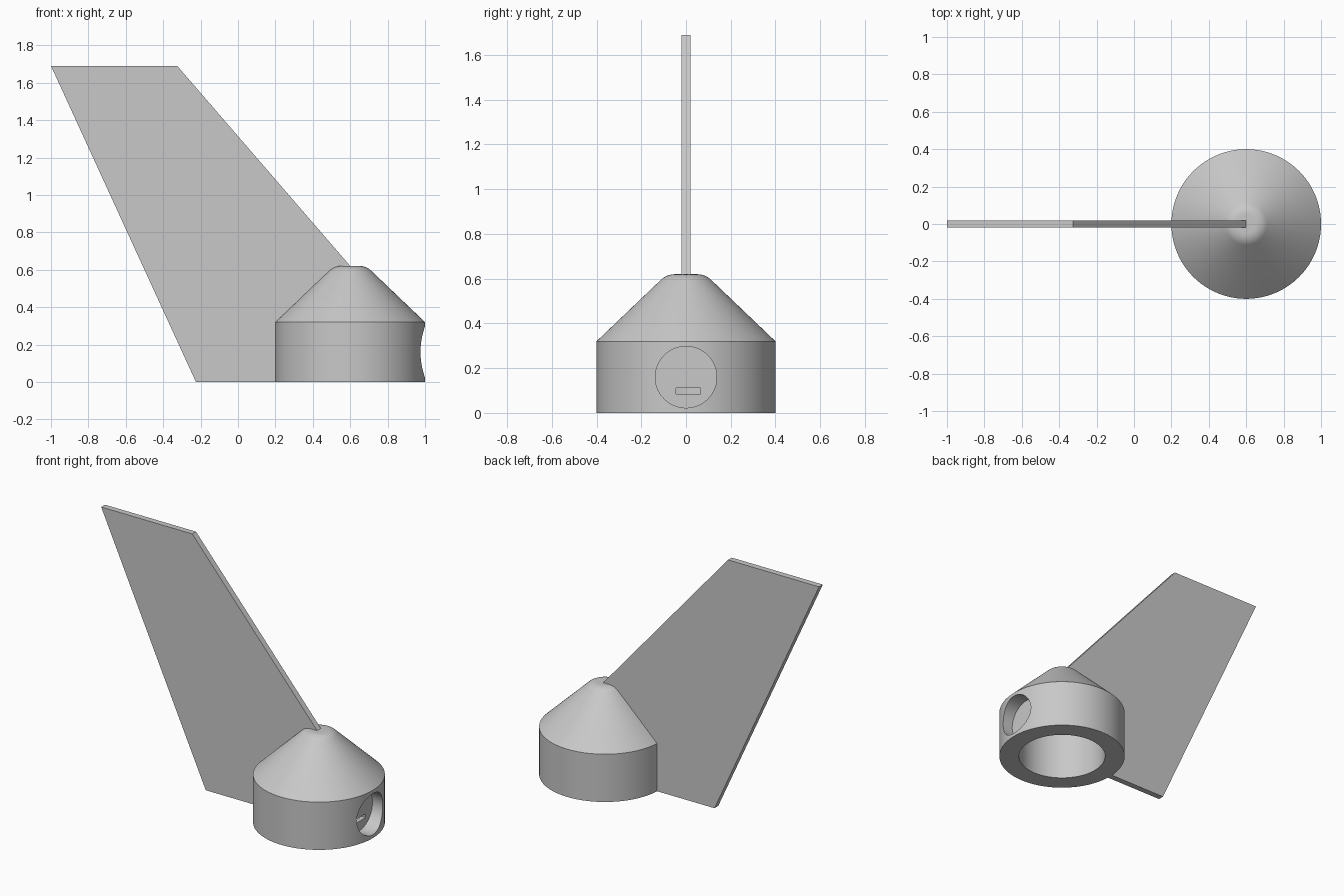
import bpy, bmesh, math
from mathutils import Matrix, Vector

cube = bpy.data.objects.get("Cube")
if cube:
    bpy.data.objects.remove(cube, do_unlink=True)

AXIS_X = 0.6      # centre of the round body
SEGMENTS = 128

grey = bpy.data.materials.new("plain grey")
grey.use_nodes = True
colour = (0.58, 0.58, 0.58, 1)
grey.diffuse_color = colour
grey.node_tree.nodes["Principled BSDF"].inputs["Base Color"].default_value = colour


def make_object(name, bm):
    bmesh.ops.recalc_face_normals(bm, faces=bm.faces)
    mesh = bpy.data.meshes.new(name)
    bm.to_mesh(mesh)
    bm.free()
    mesh.materials.append(grey)
    obj = bpy.data.objects.new(name, mesh)
    bpy.context.collection.objects.link(obj)
    return obj


def activate(obj):
    bpy.ops.object.select_all(action='DESELECT')
    obj.select_set(True)
    bpy.context.view_layer.objects.active = obj


def cut(obj, cutter):
    cutter.hide_render = True
    activate(obj)
    mod = obj.modifiers.new("cut", 'BOOLEAN')
    mod.operation = 'DIFFERENCE'
    mod.solver = 'EXACT'
    mod.object = cutter
    bpy.ops.object.modifier_apply(modifier=mod.name)
    bpy.data.objects.remove(cutter, do_unlink=True)


# Body: hollow drum with a cone roof and a rounded tip, turned on a lathe
slope = math.radians(43.6)
tip_radius, flat, top = 0.09, 0.05, 0.62
profile = [(0, 0.33), (0.275, 0.33), (0.275, 0), (0.4, 0), (0.4, 0.32)]
for i in range(9):
    a = slope * (1 - i / 8)
    profile.append((flat + tip_radius * math.sin(a),
                    top - tip_radius * (1 - math.cos(a))))
profile.append((0, top))

bm = bmesh.new()
verts = [bm.verts.new((AXIS_X + r, 0, z)) for r, z in profile]
edges = [bm.edges.new(pair) for pair in zip(verts, verts[1:])]
bmesh.ops.spin(bm, geom=verts + edges, cent=(AXIS_X, 0, 0), axis=(0, 0, 1),
               angle=math.tau, steps=SEGMENTS, use_merge=True)
bmesh.ops.remove_doubles(bm, verts=bm.verts, dist=1e-5)
body = make_object("body", bm)

# Blind round bore in the left side
bm = bmesh.new()
bmesh.ops.create_cone(bm, cap_ends=True, segments=64, radius1=0.1375,
                      radius2=0.1375, depth=0.2,
                      matrix=Matrix.Translation((AXIS_X + 0.4, 0, 0.16))
                      @ Matrix.Rotation(math.pi / 2, 4, 'Y'))
cut(body, make_object("bore_cutter", bm))

# Narrow slot from the bore floor through to the cavity
bm = bmesh.new()
bmesh.ops.create_cube(bm, size=1, matrix=Matrix.Translation((AXIS_X + 0.27, 0.01, 0.098))
                      @ Matrix.Diagonal((0.12, 0.11, 0.025, 1)))
cut(body, make_object("slot_cutter", bm))

activate(body)
bpy.ops.object.shade_smooth_by_angle(angle=math.radians(30))

# Fin: flat swept plate joined to the drum wall and roof
outline = [(-0.225, 0), (0.21, 0), (0.21, 0.32), (0.6, 0.5),
           (0.6, top), (-0.325, 1.69), (-1, 1.69)]
bm = bmesh.new()
face = bm.faces.new([bm.verts.new((x, -0.02, z)) for x, z in outline])
side = bmesh.ops.extrude_face_region(bm, geom=[face])
bmesh.ops.translate(bm, vec=Vector((0, 0.04, 0)),
                    verts=[v for v in side["geom"] if isinstance(v, bmesh.types.BMVert)])
make_object("fin", bm)
